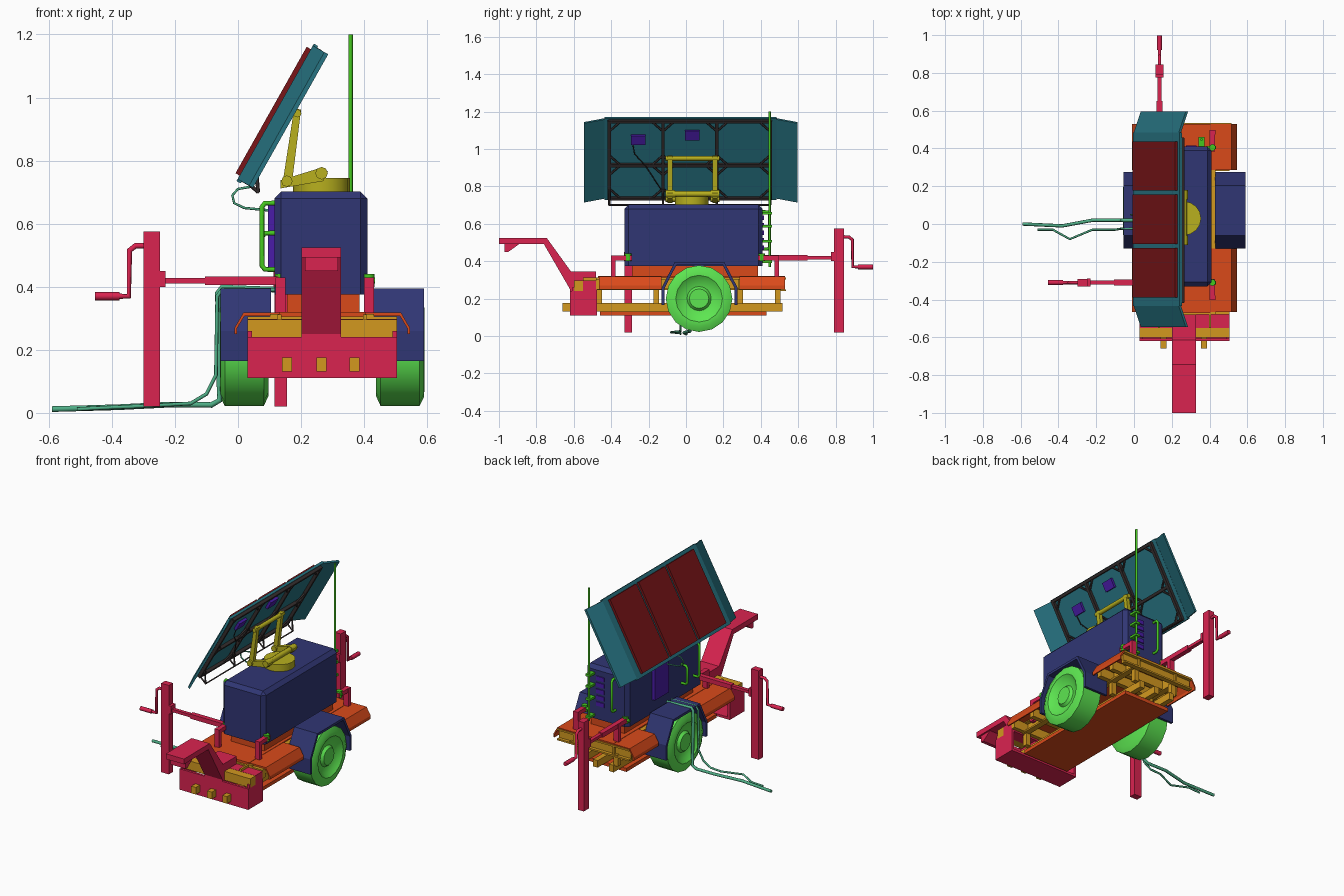
import bpy, bmesh, math
from mathutils import Matrix, Vector

if "Cube" in bpy.data.objects:
    bpy.data.objects.remove(bpy.data.objects["Cube"])

def mat(name, h):
    m = bpy.data.materials.new(name)
    c = [int(h[i:i + 2], 16) / 255 for i in (0, 2, 4)]
    m.diffuse_color = [((v + .055) / 1.055) ** 2.4 if v > .04 else v / 12.92 for v in c] + [1]
    m.use_nodes = True
    m.node_tree.nodes["Principled BSDF"].inputs["Base Color"].default_value = m.diffuse_color
    return m

BLUE, TEAL, PINK = mat("navy", "303674"), mat("teal", "277482"), mat("crimson", "DA2350")
YEL, ORA, GRN = mat("amber", "D2981F"), mat("orange", "DA4A1A"), mat("green", "45C71F")
TYRE, OLIVE, RED = mat("lime", "5DE651"), mat("olive", "B8B01E"), mat("dark_red", "7A1518")
PUR, BLK, CAB = mat("purple", "4A1CA8"), mat("charcoal", "352D2D"), mat("mint", "4FAE86")
I = Matrix()
XC = .267                                    # trailer centre line

def finish(name, bm, m, M=I, smooth=False):
    bm.transform(M)
    bmesh.ops.recalc_face_normals(bm, faces=bm.faces)
    me = bpy.data.meshes.new(name)
    bm.to_mesh(me)
    bm.free()
    me.materials.append(m)
    o = bpy.data.objects.new(name, me)
    bpy.context.collection.objects.link(o)
    if smooth:
        bpy.context.view_layer.objects.active = o
        o.select_set(True)
        bpy.ops.object.shade_smooth_by_angle(angle=math.radians(35))
        o.select_set(False)
    return o

def box(name, x0, x1, y0, y1, z0, z1, m, M=I, bevel=0):
    bm = bmesh.new()
    bmesh.ops.create_cube(bm, size=1)
    for v in bm.verts:
        v.co = Vector((x0 + (v.co.x + .5) * (x1 - x0), y0 + (v.co.y + .5) * (y1 - y0), z0 + (v.co.z + .5) * (z1 - z0)))
    if bevel:
        es = [e for e in bm.edges if max(v.co.z for v in e.verts) > z0 + 1e-4]
        bmesh.ops.bevel(bm, geom=es, offset=bevel, segments=1, affect='EDGES')
    return finish(name, bm, m, M)

def prism(name, prof, a0, a1, m, axis='x', M=I):
    # profile in yz extruded along x, or in xz extruded along y
    bm = bmesh.new()
    f = bm.faces.new([bm.verts.new((a0, p, q) if axis == 'x' else (p, a0, q)) for p, q in prof])
    r = bmesh.ops.extrude_face_region(bm, geom=[f])
    d = (a1 - a0, 0, 0) if axis == 'x' else (0, a1 - a0, 0)
    bmesh.ops.translate(bm, vec=d, verts=[g for g in r['geom'] if isinstance(g, bmesh.types.BMVert)])
    return finish(name, bm, m, M)

def tube(name, pts, r, m, M=I, res=2):
    c = bpy.data.curves.new(name, 'CURVE')
    c.dimensions, c.bevel_depth, c.bevel_resolution, c.use_fill_caps = '3D', r, res, True
    s = c.splines.new('POLY')
    s.points.add(len(pts) - 1)
    for p, q in zip(s.points, pts):
        p.co = (*(M @ Vector(q)), 1)
    c.materials.append(m)
    o = bpy.data.objects.new(name, c)
    bpy.context.collection.objects.link(o)
    return o

def lathe(name, prof, M, m, n):
    bm = bmesh.new()
    vs = [bm.verts.new((a, 0, r)) for a, r in prof]
    es = [bm.edges.new(p) for p in zip(vs, vs[1:])]
    bmesh.ops.spin(bm, geom=vs + es, cent=(0, 0, 0), axis=(1, 0, 0), angle=2 * math.pi, steps=n)
    bmesh.ops.remove_doubles(bm, verts=bm.verts, dist=1e-4)
    return finish(name, bm, m, M, True)

# wheels and fenders
tyre = [(-.077, 0), (-.077, .145), (-.062, .178), (.062, .178), (.076, .15), (.077, .125), (.058, .10), (.05, .065), (.066, .052), (.066, 0)]
arch = [(-.13, .165), (-.13, .26), (-.06, .395), (.205, .395), (.275, .26), (.275, .165),
        (.26, .165), (.26, .255), (.196, .38), (-.051, .38), (-.115, .255), (-.115, .165)]
for side, s in (("left", -1), ("right", 1)):
    lathe(side + "_wheel", tyre, Matrix.Translation((XC + s * .247, .07, .2)) @ Matrix.Diagonal((s, 1, 1, 1)), TYRE, 16)
    prism(side + "_fender", arch, XC + s * .163, XC + s * .323, BLUE)
tube("axle", [(.05, .07, .2), (.48, .07, .2)], .02, YEL)

# frame rails, posts and cross beams
for i, x in enumerate((.155, .265, .37)):
    box(f"lower_rail_{i}", x - .016, x + .016, -.66, .515, .132, .176, YEL)
for i, s in enumerate((-1, 1)):
    x = XC + s * .135
    box(f"upper_rail_web_{i}", x - .006, x + .006, -.55, .53, .245, .312, YEL)
    for z in (.245, .303):
        box("upper_rail_flange", min(x, x + s * .03), max(x, x + s * .03), -.48, .53, z, z + .01, YEL)
    for y in (-.465, -.16, .29, .49):
        box("frame_post", x - .015, x + .015, y - .015, y + .015, .17, .25, YEL)
for y in (-.465, -.3, -.15, .295, .4):
    box("cross_beam", .03, .505, y - .015, y + .015, .25, .305, YEL)
box("front_beam", .03, .505, -.6, -.55, .24, .296, YEL)
box("rear_beam_web", .02, .515, .505, .515, .24, .312, YEL)
for z in (.24, .302):
    box("rear_beam_flange", .02, .515, .505, .535, z, z + .01, YEL)
box("belly_plate", .11, .425, -.46, .43, .11, .132, ORA)

# deck plates with folded outer edges
for s in (-1, 1):
    for y0, y1 in ((-.465, -.13), (.285, .53)):
        prism("side_deck", [(XC + s * a, z) for a, z in ((.13, .318), (.25, .318), (.278, .27), (.278, .25), (.27, .25), (.27, .268), (.246, .308), (.13, .308))], y0, y1, ORA, 'y')
box("centre_deck", .13, .405, -.47, .53, .306, .32, ORA)
box("cabinet_base", .155, .385, -.29, .385, .318, .385, ORA)

# front bumper and raised tow tongue
box("bumper_front", .03, .505, -.62, -.605, .11, .24, PINK)
box("bumper_floor", .03, .505, -.61, -.475, .11, .125, PINK)
box("bumper_back", .03, .505, -.55, -.475, .24, .297, PINK)
for x in (.03, .49):
    box("bumper_end", x, x + .015, -.61, -.475, .11, .26, PINK)
prism("tow_tongue", [(-1, .525), (-.745, .525), (-.615, .345), (-.48, .345), (-.48, .12), (-.62, .12), (-.62, .25), (-.76, .492), (-1, .492)], .202, .327, PINK)
prism("tongue_catch", [(-.97, .493), (-.97, .45), (-.95, .45), (-.89, .493)], .212, .317, PINK)

# cabinet with doors, vent and handles
box("cabinet", .115, .41, -.33, .41, .375, .702, BLUE, bevel=.022)
box("left_door", .095, .12, .03, .17, .46, .66, PUR)
for i in range(5):
    box(f"rear_vent_{i}", .275, .33, .405, .416, .46 + i * .04, .485 + i * .04, PUR)
loop = lambda a, b: [(0, a), (.033, a), (.042, a + .012), (.042, b - .012), (.033, b), (0, b)]
tube("left_handle", [(.118 - d, -.24, z) for d, z in loop(.455, .665)], .008, GRN)
tube("left_low_handle", [(.118 - d, -.12, z) for d, z in loop(.455, .57)], .008, GRN)
tube("rear_handle", [(.2, .405 + d, z) for d, z in loop(.465, .665)], .008, GRN)

# mast with clamps
tube("mast", [(.357, .447, .37), (.357, .447, 1.2)], .007, GRN)
for z in (.39, .5, .58, .65):
    box("mast_clamp", .342, .372, .4, .46, z, z + .014, GRN)

# corner outrigger brackets
for x in (.135, .415):
    for y, s in ((-.39, 1), (.485, -1)):
        box("bracket_post", x - .016, x + .016, y - .012, y + .012, .29, .43, PINK)
        box("bracket_arm", x - .014, x + .014, min(y, y + s * .1), max(y, y + s * .1), .405, .43, PINK)
        tube("bracket_pivot", [(x, y + s * .08, .4), (x, y + s * .08, .44)], .018, GRN)
        tube("bracket_pin", [(x - .03, y + s * .08, .42), (x + .02, y + s * .08, .42)], .009, GRN)

# outrigger jacks, built along local x and turned into place
for n, (x, y, deg) in {"left": (.14, -.31, 180), "rear": (.135, .405, 90)}.items():
    M = Matrix.Translation((x, y, 0)) @ Matrix.Rotation(math.radians(deg), 4, 'Z')
    box(n + "_jack_post", .387, .439, -.02, .02, .02, .575, PINK, M)
    box(n + "_jack_sleeve", -.01, .245, -.015, .015, .405, .433, PINK, M)
    box(n + "_jack_arm", .24, .375, -.011, .011, .41, .428, PINK, M)
    box(n + "_jack_flange", .37, .388, -.022, .022, .4, .45, PINK, M)
    tube(n + "_jack_crank", [(.43, 0, .53), (.465, 0, .53), (.484, 0, .515), (.486, 0, .37), (.52, 0, .37)], .009, PINK, M)
    tube(n + "_jack_grip", [(.515, 0, .37), (.594, 0, .37)], .013, PINK, M)

# turntable and lift arms
tube("turntable", [(.265, .03, .695), (.265, .03, .745)], .09, OLIVE, res=6)
tube("turntable_shaft", [(.265, -.1, .76), (.265, .17, .76)], .016, OLIVE)
for y in (-.085, .155):
    prism("lower_arm", [(.135, .712), (.27, .735), (.285, .765), (.265, .778), (.135, .738)], y - .014, y + .014, OLIVE, 'y')
    prism("upper_arm", [(.14, .72), (.17, .72), (.2, .962), (.178, .965)], y - .013, y + .013, OLIVE, 'y')
    tube("arm_joint", [(.155, y - .025, .735), (.155, y + .025, .735)], .018, OLIVE)
    tube("shaft_joint", [(.265, y - .025, .76), (.265, y + .025, .76)], .02, OLIVE)
tube("arm_crossbar", [(.188, -.11, .95), (.188, .18, .95)], .013, OLIVE)

# tilted solar array: local x = world y, local y = up the slope, local z = outward
a = math.radians(60.6)
P = Matrix(((0, math.cos(a), -math.sin(a), .118), (1, 0, 0, .025), (0, math.sin(a), math.cos(a), .953), (0, 0, 0, 1)))
box("array_sheet", -.46, .46, -.25, .25, -.015, 0, TEAL, P)
for i in (-1, 0, 1):
    box(f"solar_cell_{i}", i * .283 - .13, i * .283 + .13, -.23, .23, 0, .015, RED, P)
for s in (-1, 1):
    prism("array_wing", [(s * .46, 0), (s * .57, -.042), (s * .57, -.056), (s * .46, -.014)], -.243, .243, TEAL, 'y', P)

# rear lattice of the array
ys, ss = (-.435, -.148, .14, .425), (-.236, -.032, .236)
for s in ss:
    box("lattice_rail", -.44, .43, s - .008, s + .008, -.033, -.014, BLK, P)
for y in ys:
    box("lattice_upright", y - .009, y + .009, -.24, .24, -.033, -.014, BLK, P)
    for s in (-.235, -.17):
        tube("lattice_strut", [(y, s, -.025), (y, -.247, -.077)], .006, BLK, P, 0)
tube("lattice_lower_bar", [(-.44, -.247, -.077), (.43, -.247, -.077)], .005, BLK, P, 0)
for y0, y1 in zip(ys, ys[1:]):
    for s0, s1 in zip(ss, ss[1:]):
        for y, dy in ((y0, .06), (y1, -.06)):
            for s, ds in ((s0, .06), (s1, -.06)):
                tube("corner_brace", [(y + dy, s, -.024), (y, s + ds, -.024)], .006, BLK, P, 0)
for y, s in ((-.28, .122), (.008, .152)):
    box("junction_box", y - .038, y + .038, s - .028, s + .028, -.03, -.014, PUR, P)
tube("junction_wire", [(-.31, .1, -.025), (-.3, .04, -.03), (-.24, -.03, -.04), (-.16, -.17, -.04)], .003, BLK, P)

# cables
tube("array_cable", [(.045, .05, .718), (0, .05, .71), (-.018, .05, .69), (-.012, .05, .665), (.02, .05, .65), (.1, .05, .642)], .004, CAB)
tube("ground_cable_a", [(.14, .02, .39), (-.05, .02, .398), (-.064, .02, .38), (-.06, .02, .12), (-.058, .02, .04), (-.085, .02, .025), (-.22, .02, .026), (-.38, -.01, .018), (-.59, 0, .012)], .009, CAB)
tube("ground_cable_b", [(.14, -.02, .39), (-.05, -.025, .392), (-.066, -.025, .37), (-.07, -.025, .12), (-.1, -.03, .06), (-.15, -.03, .03), (-.22, -.03, .026), (-.34, -.08, .02), (-.43, -.03, .016), (-.51, -.03, .012)], .006, CAB)
